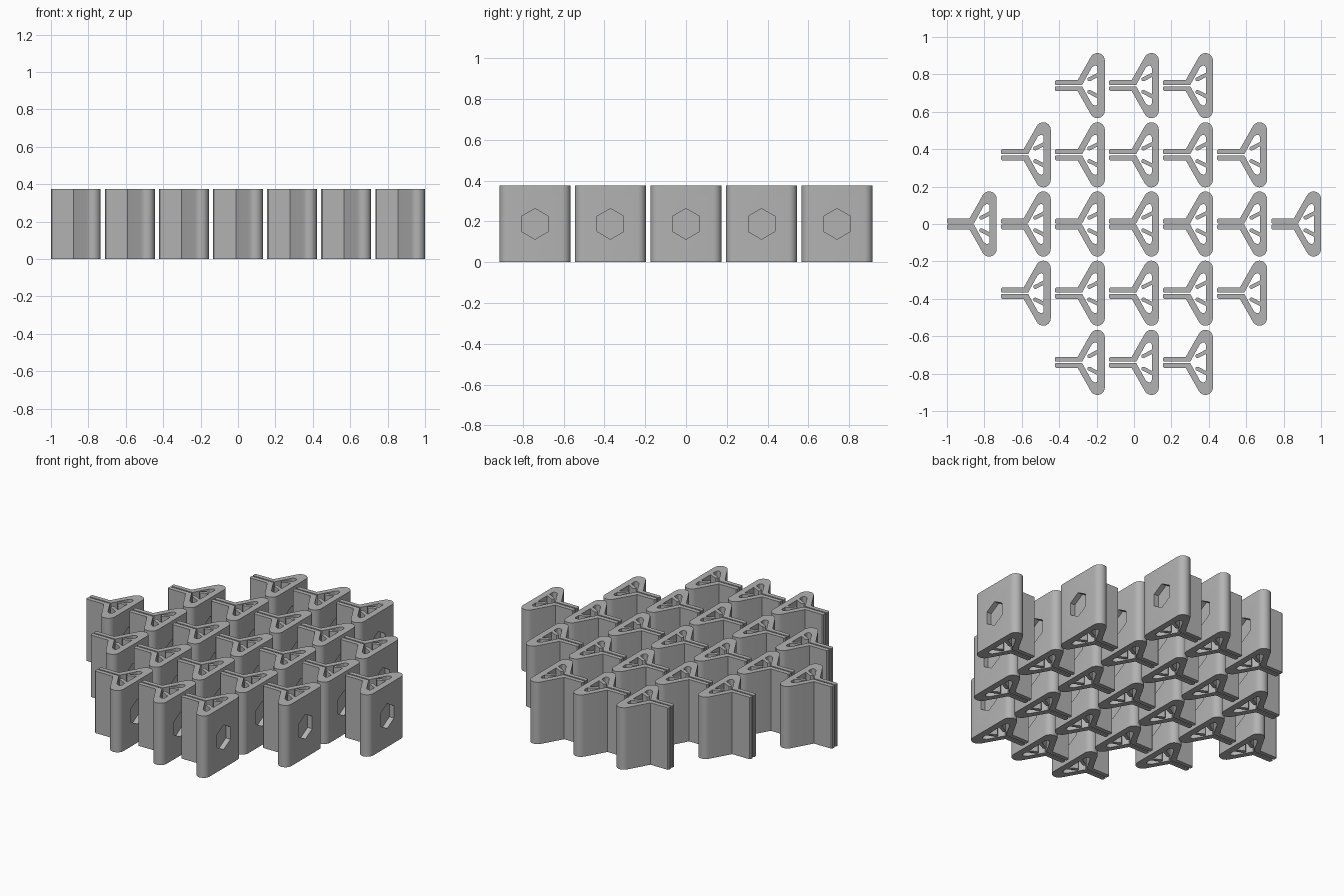
import bpy, bmesh, math

if "Cube" in bpy.data.objects:
    bpy.data.objects.remove(bpy.data.objects["Cube"])

HEIGHT = 0.375
STEP_X, STEP_Y = 0.289, 0.37

grey = bpy.data.materials.new("light grey")
grey.diffuse_color = (0.45, 0.45, 0.45, 1)
grey.use_nodes = True
grey.node_tree.nodes["Principled BSDF"].inputs["Base Color"].default_value = grey.diffuse_color


def arc(cx, cy, r, a0, a1, n):
    return [(cx + r * math.cos(math.radians(a0 + (a1 - a0) * i / n)),
             cy + r * math.sin(math.radians(a0 + (a1 - a0) * i / n))) for i in range(n + 1)]


def prism(name, pts, height):
    """Extrude a closed outline upward from z = 0."""
    bm = bmesh.new()
    base = bm.faces.new([bm.verts.new((x, y, 0)) for x, y in pts])
    top = bmesh.ops.extrude_face_region(bm, geom=[base])["geom"]
    bmesh.ops.translate(bm, vec=(0, 0, height),
                        verts=[v for v in top if isinstance(v, bmesh.types.BMVert)])
    bmesh.ops.recalc_face_normals(bm, faces=bm.faces)
    mesh = bpy.data.meshes.new(name)
    bm.to_mesh(mesh)
    bm.free()
    mesh.materials.append(grey)
    obj = bpy.data.objects.new(name, mesh)
    bpy.context.collection.objects.link(obj)
    return obj


# upper half of the clip outline: rounded wing, prong, slit, then hollow with a barb
half = arc(0.093, 0.134, 0.04, 0, 151, 10)
half += [(-0.012, 0.03), (-0.127, 0.03), (-0.133, 0.024), (-0.133, 0.007), (-0.13, 0.004)]
half += [(0.012, 0.004), (0.064, 0.098)]
half += arc(0.082, 0.094, 0.013, 120, 0, 5)
half += [(0.095, 0.068), (0.052, 0.046)]
half += arc(0.05, 0.034, 0.011, 120, 290, 5)
half += [(0.095, 0.045)]
outline = half + [(x, -y) for x, y in reversed(half)]
clip = prism("clip", outline, HEIGHT)

# blind hexagonal pocket in the flat back
hexagon = [(0.075 * math.cos(math.radians(60 * i)), 0.075 * math.sin(math.radians(60 * i)))
           for i in range(6)]
cutter = prism("pocket_cutter", hexagon, 0.1)
cutter.rotation_euler = (0, math.pi / 2, 0)
cutter.location = (0.102, 0, HEIGHT / 2)
cutter.hide_render = True
mod = clip.modifiers.new("pocket", "BOOLEAN")
mod.operation = "DIFFERENCE"
mod.solver = "EXACT"
mod.object = cutter
bpy.context.view_layer.objects.active = clip
clip.select_set(True)
bpy.ops.object.modifier_apply(modifier="pocket")
bpy.data.objects.remove(cutter)
bpy.ops.object.shade_smooth_by_angle(angle=math.radians(25))

# diamond-shaped array of clips: rows of 3, 5, 7, 5, 3
cells = [(c, r) for r, n in ((-2, 1), (-1, 2), (0, 3), (1, 2), (2, 1)) for c in range(-n, n + 1)]
for i, (c, r) in enumerate(cells):
    obj = clip if i == 0 else bpy.data.objects.new("clip", clip.data)
    if i:
        bpy.context.collection.objects.link(obj)
    obj.location = (c * STEP_X, r * STEP_Y, 0)
